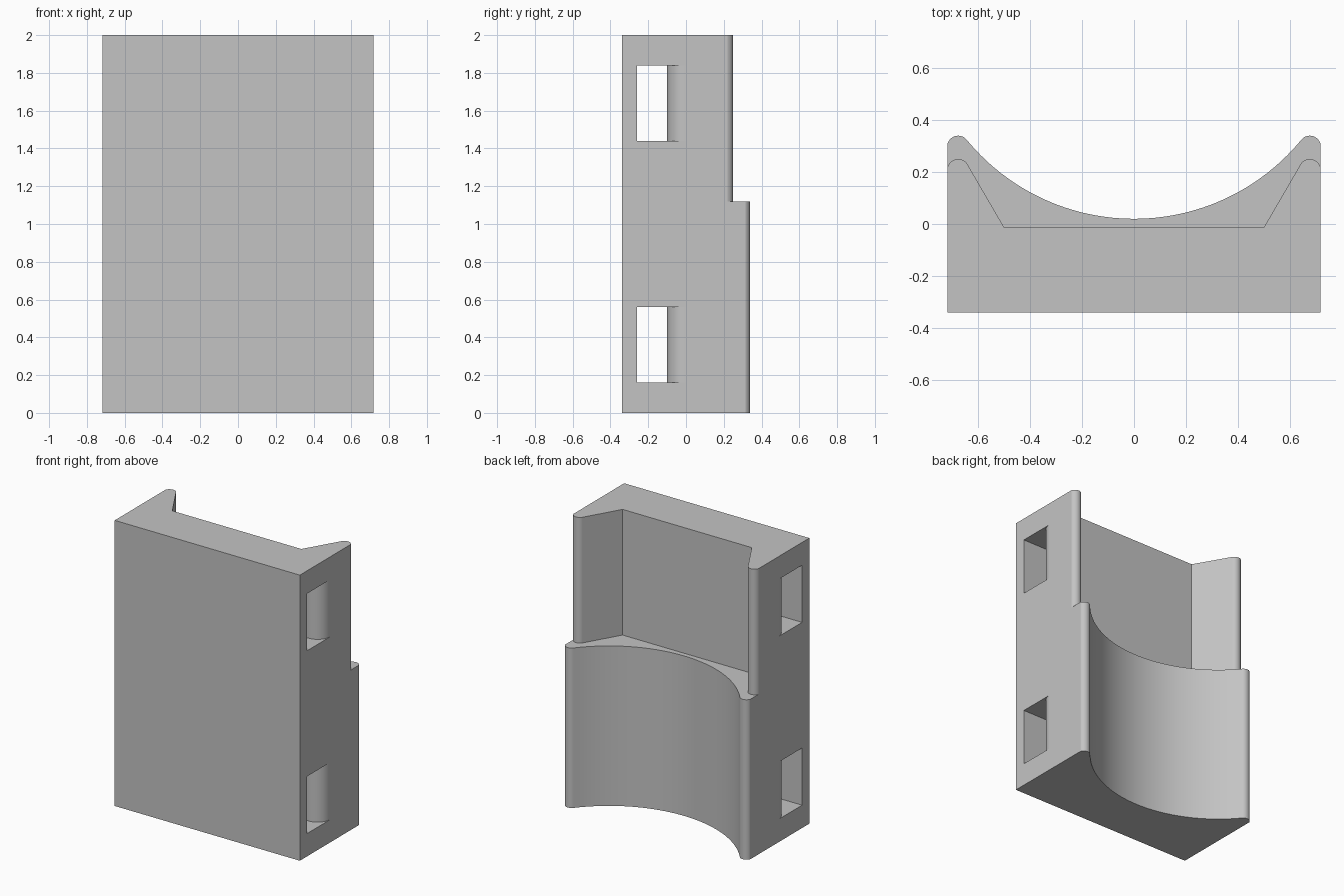
import bpy, bmesh
from math import cos, sin, radians, sqrt

cube = bpy.data.objects.get("Cube")
if cube:
    bpy.data.objects.remove(cube, do_unlink=True)

HALF_W, HALF_D, HEIGHT, LEDGE = 0.717, 0.34, 2.0, 1.12
TIP_X, TIP_R = 0.677, 0.042

grey = bpy.data.materials.new("plain grey")
grey.use_nodes = True
colour = (0.55, 0.55, 0.55, 1)
grey.diffuse_color = colour
grey.node_tree.nodes["Principled BSDF"].inputs["Base Color"].default_value = colour


def arc(cx, cy, r, start, end, steps):
    """Points along a circular arc, angles in degrees."""
    angles = [radians(start + (end - start) * i / steps) for i in range(steps + 1)]
    return [(cx + r * cos(a), cy + r * sin(a)) for a in angles]


def mirrored(right_half):
    """Close a right-hand path with its mirror image."""
    return right_half + [(-x, y) for x, y in reversed(right_half) if x > 1e-6]


def prism(name, outline, z0, z1):
    """Extrude a flat outline upward from z0 to z1."""
    bm = bmesh.new()
    face = bm.faces.new([bm.verts.new((x, y, z0)) for x, y in outline])
    top = bmesh.ops.extrude_face_region(bm, geom=[face])["geom"]
    for v in top:
        if isinstance(v, bmesh.types.BMVert):
            v.co.z = z1
    bmesh.ops.recalc_face_normals(bm, faces=bm.faces)
    mesh = bpy.data.meshes.new(name)
    bm.to_mesh(mesh)
    bm.free()
    mesh.materials.append(grey)
    obj = bpy.data.objects.new(name, mesh)
    bpy.context.collection.objects.link(obj)
    return obj


# Block with rounded lips and a circular cradle along its back
lip = arc(TIP_X, 0.298, TIP_R, 18, 142, 12)
lip[0] = (HALF_W, lip[0][1])
end_x, end_y = lip[-1]
low = 0.02
sag = end_y - low
radius = (end_x ** 2 + sag ** 2) / (2 * sag)
N = 24
cradle = []
for i in range(1, N + 1):
    x = end_x * (1 - i / N)
    cradle.append((x, low + radius - sqrt(radius ** 2 - x ** 2)))
body = prism("cradle_block", mirrored([(HALF_W, -HALF_D)] + lip + cradle), 0, HEIGHT)

# Upper recess: trapezoid pocket between shorter rounded lips
lip = arc(TIP_X, 0.208, TIP_R, 18, 150, 12)
recess = mirrored([(0.8, 0.5), (0.8, lip[0][1])] + lip + [(0.5, -0.013)])
cutters = [prism("recess_cutter", recess, LEDGE, HEIGHT + 0.2)]

# Strap slots straight through, with rounded rear mouths
fillet = arc(HALF_W - 0.1, 0, 0.1, 0, -90, 14)
slot = mirrored([(0.8, -0.26), (0.8, 0)] + fillet)
for z in (0.16, 1.44):
    cutters.append(prism("slot_cutter", slot, z, z + 0.4))

bpy.ops.object.select_all(action="DESELECT")
bpy.context.view_layer.objects.active = body
body.select_set(True)
for cutter in cutters:
    cutter.hide_render = True
    mod = body.modifiers.new("cut", "BOOLEAN")
    mod.operation = "DIFFERENCE"
    mod.solver = "EXACT"
    mod.object = cutter
    bpy.ops.object.modifier_apply(modifier=mod.name)
    bpy.data.objects.remove(cutter, do_unlink=True)

# Smooth curves, crisp corners
bpy.ops.object.shade_smooth_by_angle(angle=radians(30))
weighted = body.modifiers.new("weighted normals", "WEIGHTED_NORMAL")
weighted.keep_sharp = True
